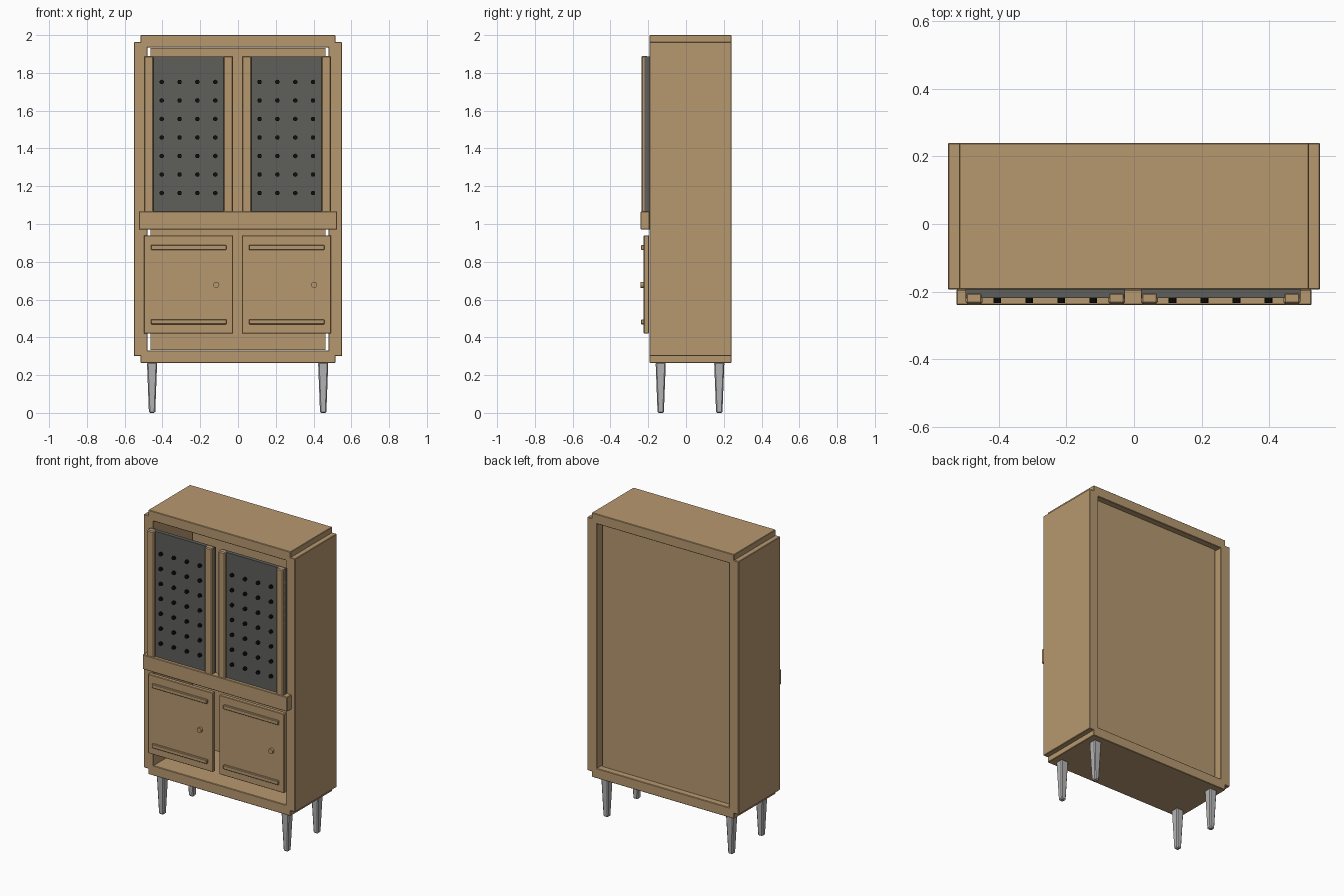
import bpy, math

cube = bpy.data.objects.get("Cube")
if cube:
    bpy.data.objects.remove(cube, do_unlink=True)


def material(name, rgb):
    m = bpy.data.materials.new(name)
    m.use_nodes = True
    m.diffuse_color = (*rgb, 1)
    m.node_tree.nodes["Principled BSDF"].inputs["Base Color"].default_value = (*rgb, 1)
    return m


wood = material("oak wood", (0.47, 0.315, 0.16))
metal = material("grey metal", (0.46, 0.46, 0.46))
mesh_grey = material("dark grey panel", (0.112, 0.114, 0.104))
black = material("black", (0.004, 0.004, 0.004))


def finish(ob, name, mat, bevel=0):
    ob.name = name
    ob.data.materials.append(mat)
    if bevel:
        mod = ob.modifiers.new("Bevel", "BEVEL")
        mod.width = bevel
        mod.segments = 1
    return ob


def box(name, x, y, z, mat=wood, bevel=0.003):
    """Box from (low, high) pairs on each axis."""
    spans = (x, y, z)
    bpy.ops.mesh.primitive_cube_add(size=1, location=[(a + b) / 2 for a, b in spans])
    ob = bpy.context.object
    ob.scale = [b - a for a, b in spans]
    bpy.ops.object.transform_apply(location=False, rotation=False, scale=True)
    return finish(ob, name, mat, bevel)


def peg(name, x, z, radius, y, mat, sides):
    """Short cylinder pointing to the front."""
    bpy.ops.mesh.primitive_cylinder_add(vertices=sides, radius=radius, depth=y[1] - y[0],
                                        location=(x, sum(y) / 2, z),
                                        rotation=(math.pi / 2, 0, 0))
    ob = finish(bpy.context.object, name, mat)
    bpy.ops.object.shade_smooth_by_angle()
    return ob


# Carcass
depth = (-0.193, 0.24)
for side, s in (("left", 1), ("right", -1)):
    box(f"{side}_side_panel", sorted((s * 0.48, s * 0.55)), depth, (0.30, 1.963))
box("top_panel", (-0.517, 0.517), depth, (1.935, 2.0))
box("bottom_panel", (-0.517, 0.517), depth, (0.265, 0.33))
box("back_panel", (-0.464, 0.464), (0.19, 0.203), (0.333, 1.932), bevel=0)
box("waist_rail", (-0.525, 0.525), (-0.24, -0.193), (0.97, 1.066))

# Doors: each pair is placed from its left-hand edge
width = 0.472
for side, x0 in (("right", -0.498), ("left", 0.02)):
    x1 = x0 + width

    # Upper perforated door with two stiles
    box(f"{side}_perforated_panel", (x0, x1), (-0.219, -0.193), (1.02, 1.888), mesh_grey, 0)
    for end, a in (("outer", x0), ("inner", x1 - 0.051)):
        box(f"{side}_door_{end}_stile", (a, a + 0.051), (-0.236, -0.202), (1.02, 1.89), bevel=0.006)
    for row in range(7):
        for col in range(4):
            peg(f"{side}_perforation", x0 + 0.094 + col * 0.0945, 1.164 + row * 0.098,
                0.012, (-0.233, -0.217), black, 10)

    # Lower solid door with bars and knob
    box(f"{side}_lower_door", (x0, x1), (-0.224, -0.196), (0.42, 0.94))
    for end, z in (("top", 0.876), ("bottom", 0.482)):
        box(f"{side}_door_{end}_bar", (x0 + 0.037, x0 + 0.437), (-0.238, -0.222),
            (z - 0.013, z + 0.013))
    peg(f"{side}_door_knob", x0 + 0.383, 0.678, 0.016, (-0.24, -0.222), wood, 16)

# Tapered legs
for side, x in (("right", -0.455), ("left", 0.451)):
    for end, y in (("front", -0.134), ("back", 0.176)):
        leg = box(f"{side}_{end}_leg", (x - 0.027, x + 0.027), (y - 0.027, y + 0.027),
                  (0, 0.267), metal, 0.006)
        for v in leg.data.vertices:
            if v.co.z < 0:
                v.co.x *= 0.62
                v.co.y *= 0.62
